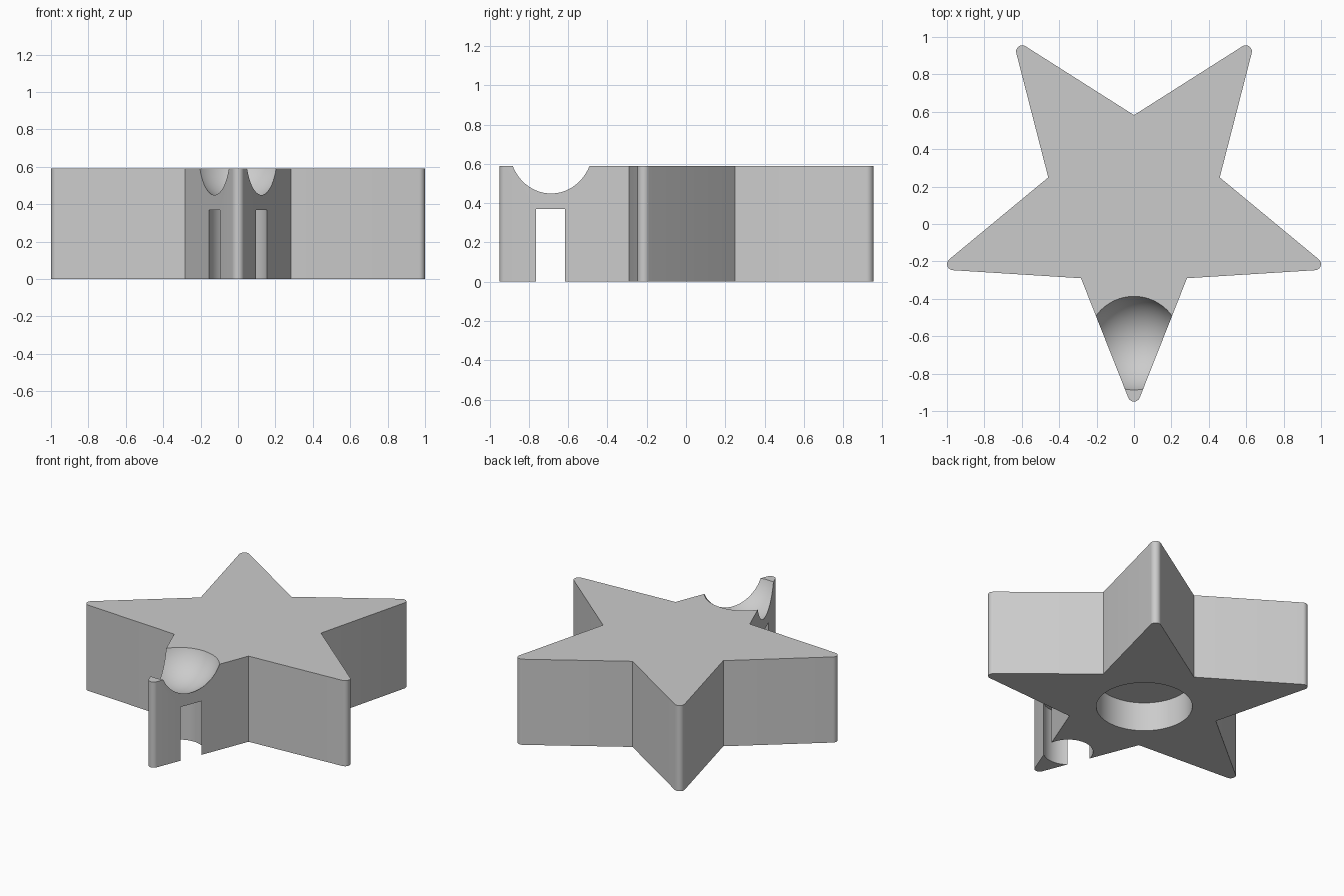
import bpy, bmesh
from math import pi, cos, sin, atan2, radians
from mathutils import Vector

if "Cube" in bpy.data.objects:
    bpy.data.objects.remove(bpy.data.objects["Cube"], do_unlink=True)

CENTRE = Vector((0, 0.10))
OUTER, INNER, TIP_R, HEIGHT = 1.106, 0.482, 0.033, 0.59

grey = bpy.data.materials.new("plain grey")
grey.use_nodes = True
colour = (0.6, 0.6, 0.6, 1)
grey.diffuse_color = colour
grey.node_tree.nodes["Principled BSDF"].inputs["Base Color"].default_value = colour


def polar(radius, angle):
    return Vector((radius * cos(angle), radius * sin(angle)))


def star_outline():
    """Five points with rounded tips, one tip facing the front."""
    valley = polar(INNER, pi / 5)
    half = atan2(valley.y, OUTER - valley.x)      # half angle of a tip
    sweep = pi / 2 - half
    steps = 10
    points = []
    for i in range(5):
        a = -pi / 2 + i * 2 * pi / 5
        hub = CENTRE + polar(OUTER - TIP_R / sin(half), a)
        for s in range(steps + 1):
            points.append(hub + polar(TIP_R, a - sweep + 2 * sweep * s / steps))
        points.append(CENTRE + polar(INNER, a + pi / 5))
    return points


# Star body: extruded outline
bm = bmesh.new()
base = bm.faces.new([bm.verts.new((p.x, p.y, 0)) for p in star_outline()])
top = bmesh.ops.extrude_face_region(bm, geom=[base])["geom"]
bmesh.ops.translate(bm, vec=(0, 0, HEIGHT),
                    verts=[v for v in top if isinstance(v, bmesh.types.BMVert)])
bmesh.ops.recalc_face_normals(bm, faces=bm.faces)
mesh = bpy.data.meshes.new("star_body")
bm.to_mesh(mesh)
bm.free()
star = bpy.data.objects.new("star_body", mesh)
bpy.context.collection.objects.link(star)
mesh.materials.append(grey)


def cut(name):
    """Subtract the active object from the star, then hide it from view."""
    cutter = bpy.context.object
    cutter.name = name
    cutter.data.materials.append(grey)
    mod = star.modifiers.new(name, 'BOOLEAN')
    mod.operation, mod.solver, mod.object = 'DIFFERENCE', 'EXACT', cutter
    bpy.context.view_layer.objects.active = star
    bpy.ops.object.modifier_apply(modifier=name)
    bpy.data.objects.remove(cutter, do_unlink=True)


def cut_hole(name, y, radius, depth):
    """Blind round hole in the underside."""
    bpy.ops.mesh.primitive_cylinder_add(vertices=96, radius=radius, depth=depth + 0.2,
                                        location=(0, y, depth / 2 - 0.1))
    cut(name)


# Round hollows under the middle and under the front tip
cut_hole("middle_hole", CENTRE.y, 0.30, 0.20)
cut_hole("tip_hole", -0.64, 0.156, 0.37)

# Shallow bowl in the top of the front tip
bpy.ops.mesh.primitive_uv_sphere_add(segments=96, ring_count=64, radius=0.265,
                                     location=(0, -0.637, HEIGHT + 0.087))
cut("bowl")

# Smooth curves, sharp edges
bpy.ops.object.select_all(action='DESELECT')
star.select_set(True)
bpy.context.view_layer.objects.active = star
bpy.ops.object.shade_smooth_by_angle(angle=radians(30))
